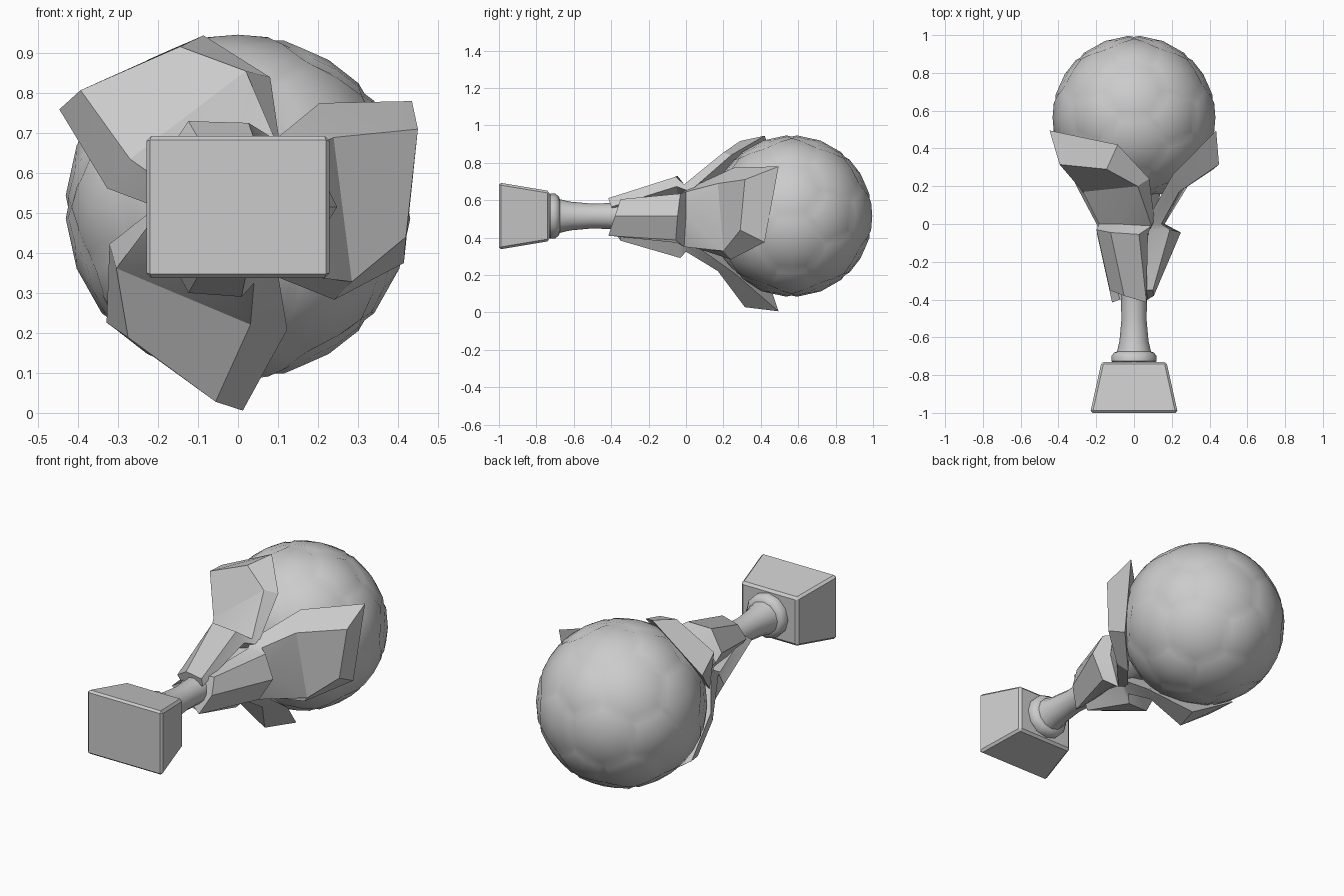
import bpy, bmesh, math
from mathutils import Vector, Matrix

cube = bpy.data.objects.get("Cube")
if cube:
    bpy.data.objects.remove(cube)

AXIS = Vector((0, 0, 0.515))     # the trophy lies along y at this height
BALL_C, BALL_R = Vector((0, 0.565, 0.515)), 0.432

grey = bpy.data.materials.new("plain grey")
grey.use_nodes = True
COLOUR = (0.6, 0.6, 0.6, 1)
grey.diffuse_color = COLOUR
grey.node_tree.nodes["Principled BSDF"].inputs["Base Color"].default_value = COLOUR


def finish(name, bm, location, angle):
    """Turn a bmesh into a named, shaded object."""
    bmesh.ops.recalc_face_normals(bm, faces=bm.faces)
    mesh = bpy.data.meshes.new(name)
    bm.to_mesh(mesh)
    bm.free()
    mesh.materials.append(grey)
    ob = bpy.data.objects.new(name, mesh)
    bpy.context.collection.objects.link(ob)
    ob.location = location
    bpy.ops.object.select_all(action='DESELECT')
    ob.select_set(True)
    bpy.context.view_layer.objects.active = ob
    bpy.ops.object.shade_smooth_by_angle(angle=math.radians(angle))
    return ob


# Tapered block base with softened edges
bm = bmesh.new()
bmesh.ops.create_cube(bm, size=2)
for v in bm.verts:
    front = v.co.y < 0
    v.co = Vector((v.co.x * (0.232 if front else 0.172),
                   -1 if front else -0.73,
                   v.co.z * (0.179 if front else 0.134)))
bmesh.ops.bevel(bm, geom=bm.edges[:], offset=0.012, segments=1, affect='EDGES')
finish("base", bm, AXIS, 20)

# Turned stem with a collar, as (y, radius)
profile = [(-0.74, 0.105), (-0.725, 0.12), (-0.7, 0.12), (-0.68, 0.105), (-0.675, 0.09),
           (-0.62, 0.077), (-0.5, 0.066), (-0.4, 0.07), (0, 0.1), (0.2, 0.15)]
SIDES = 12
bm = bmesh.new()
rings = [[bm.verts.new((r * math.cos(math.tau * i / SIDES), y, r * math.sin(math.tau * i / SIDES)))
          for i in range(SIDES)] for y, r in profile]
for a, b in zip(rings, rings[1:]):
    for i in range(SIDES):
        j = (i + 1) % SIDES
        bm.faces.new((a[i], a[j], b[j], b[i]))
bm.faces.new(rings[0])
bm.faces.new(rings[-1])
finish("stem", bm, AXIS, 40)

# Panelled ball: truncated icosahedron with sunken seams
bm = bmesh.new()
phi = (1 + math.sqrt(5)) / 2
for a in (-1, 1):
    for b in (-phi, phi):
        for co in ((b, a, 0), (0, b, a), (a, 0, b)):
            bm.verts.new(co)
bmesh.ops.convex_hull(bm, input=bm.verts)
corners = [v.co.normalized() for v in bm.verts]
bm.clear()
# Each icosahedron edge keeps its middle third
for p in corners:
    for q in corners:
        if p != q and (p - q).length < 1.2:
            bm.verts.new(p.lerp(q, 1 / 3))
bmesh.ops.convex_hull(bm, input=bm.verts)
bmesh.ops.dissolve_limit(bm, angle_limit=0.02, verts=bm.verts, edges=bm.edges)
bmesh.ops.subdivide_edges(bm, edges=bm.edges[:], cuts=1)
seam = set(bm.verts)
bmesh.ops.inset_individual(bm, faces=bm.faces[:], thickness=0.06)
panels = [f for f in bm.faces if not any(v in seam for v in f.verts)]
bmesh.ops.poke(bm, faces=panels)
for v in bm.verts:
    v.co = v.co.normalized() * (BALL_R - (0.007 if v in seam else 0))
finish("ball", bm, BALL_C, 60)

# One petal: rows along y of (x, y, z) from inner top, over the outside, to inner bottom
leaf_rows = [
    [(0.03, -0.35, 0.08), (0.1, -0.35, 0.09), (0.105, -0.38, 0), (0.05, -0.415, -0.105), (0.01, -0.4, -0.08)],
    [(0.08, -0.03, 0.12), (0.19, -0.03, 0.12), (0.248, -0.045, 0), (0.169, -0.055, -0.128), (0.1, -0.05, -0.143)],
    [(0.07, 0.02, 0.15), (0.145, 0, 0.13), (0.162, 0, 0), (0.1, -0.01, -0.165), (0.06, 0.02, -0.16)],
]
mid_outer = [(0.239, 0.17, 0.174), (0.285, 0.2, -0.187)]
mid_inner = [(0.204, 0.26, 0.26), (0.241, 0.24, -0.232)]
tip_outer = [(0.45, 0.315, 0.195), (0.42, 0.29, -0.075)]
tip_inner = [(0.435, 0.495, 0.265), (0.415, 0.42, -0.14)]

for k, name in enumerate(("left_petal", "upper_petal", "lower_petal")):
    bm = bmesh.new()
    make = lambda pts: [bm.verts.new(p) for p in pts]
    rows = [make(r) for r in leaf_rows]
    for a, b in zip(rows, rows[1:]):
        for i in range(5):
            j = (i + 1) % 5
            bm.faces.new((a[i], a[j], b[j], b[i]))
    bm.faces.new(rows[0])
    it, ot, om, ob_, ib = rows[-1]
    mo, mi, to, ti = make(mid_outer), make(mid_inner), make(tip_outer), make(tip_inner)
    quads = [(om, mo[1], mo[0]), (ot, om, mo[0]), (om, ob_, mo[1]),    # flaring outside
             (mo[0], mo[1], to[1], to[0]),
             (it, ot, mo[0], mi[0]), (mi[0], mo[0], to[0], ti[0]),     # upper rim
             (ib, ob_, mo[1], mi[1]), (mi[1], mo[1], to[1], ti[1]),    # lower rim
             (to[0], to[1], ti[1], ti[0]),                             # end rim
             (it, ib, mi[1], mi[0]), (mi[0], mi[1], ti[1], ti[0])]     # inside
    for q in quads:
        bm.faces.new(q)
    # Positive turn from +x towards +z
    turn = Matrix.Rotation(-k * math.tau / 3, 3, 'Y')
    bmesh.ops.transform(bm, matrix=turn.to_4x4(), verts=bm.verts)
    finish(name, bm, AXIS, 25)
